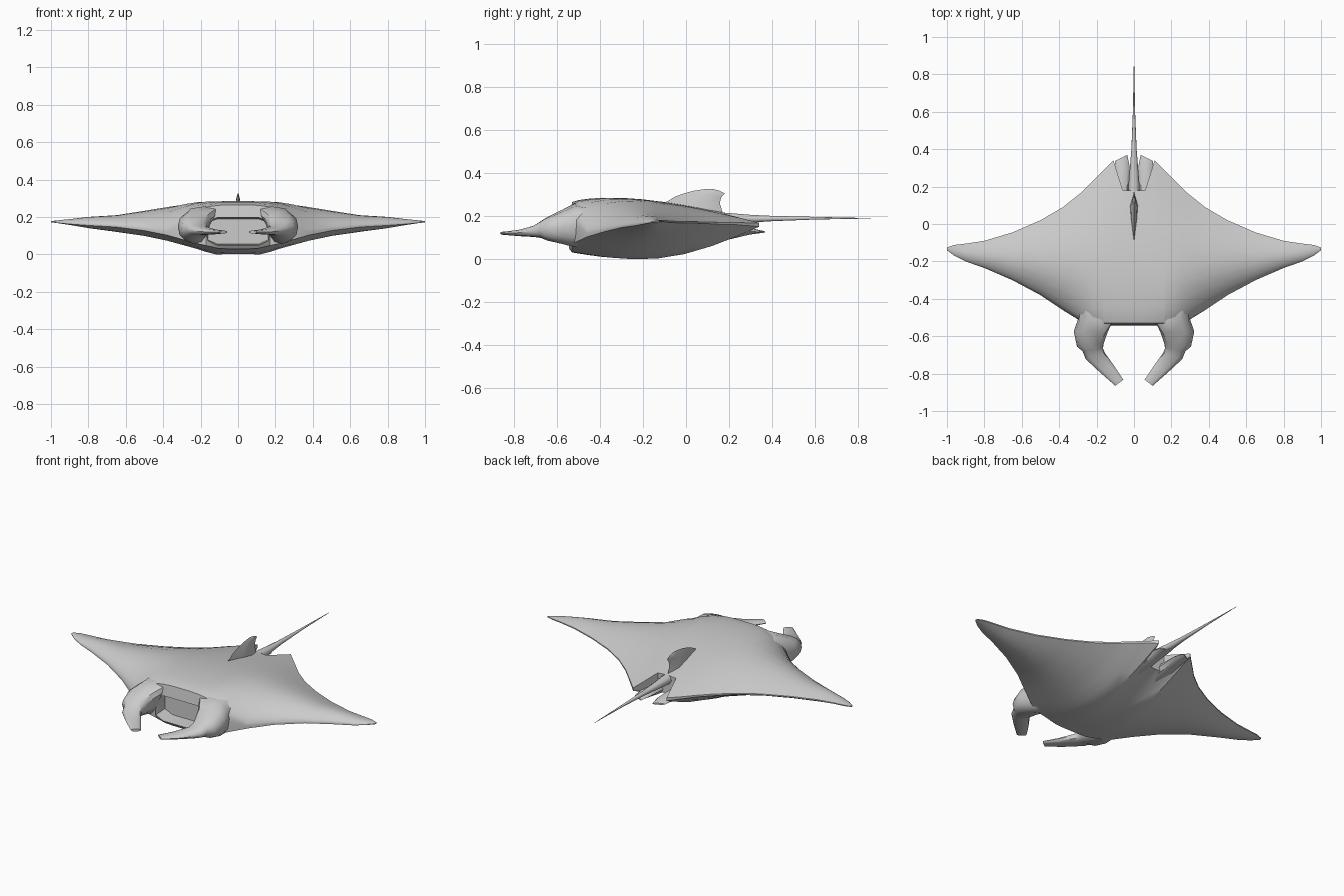
import bpy, bmesh
from math import sin, cos, pi, copysign


def lerp(a, b, t):
    return a + (b - a) * t


def loft(name, rings, cap_start=True, cap_end=True, mirror=False, angle=40):
    """Skin a list of equal-length rings into a smooth-shaded object."""
    bm = bmesh.new()
    vs = [[bm.verts.new(p) for p in r] for r in rings]
    n = len(rings[0])
    for a, b in zip(vs, vs[1:]):
        for i in range(n):
            j = (i + 1) % n
            bm.faces.new((a[i], a[j], b[j], b[i]))
    if cap_start:
        bm.faces.new(vs[0])
    if cap_end:
        bm.faces.new(vs[-1])
    bmesh.ops.recalc_face_normals(bm, faces=bm.faces)
    me = bpy.data.meshes.new(name)
    bm.to_mesh(me)
    bm.free()
    ob = bpy.data.objects.new(name, me)
    bpy.context.collection.objects.link(ob)
    bpy.ops.object.select_all(action='DESELECT')
    ob.select_set(True)
    bpy.context.view_layer.objects.active = ob
    bpy.ops.object.shade_smooth_by_angle(angle=angle * pi / 180)
    if mirror:
        m = ob.modifiers.new("mirror", 'MIRROR')
        m.use_clip = True
    return ob


def oval(inner, outer, z0, z1, lean=0, n=12, power=0.85):
    """Upright rounded ring spanning two plan points and two heights;
    lean pulls its upper inner side towards the middle."""
    ring = []
    for k in range(n):
        a = 2 * pi * k / n
        c, s = cos(a), sin(a)
        u = 0.5 + 0.5 * copysign(abs(c) ** power, c)
        w = 0.5 + 0.5 * copysign(abs(s) ** power, s)
        x = lerp(inner[0], outer[0], u) - lean * w ** 3 * (1 - u)
        ring.append((x, lerp(inner[1], outer[1], u), lerp(z0, z1, w)))
    return ring


# Body and wings: x, y lead, y trail, lead top/bottom, trail top/bottom, humps
SECTIONS = [
    (0.00, -.53, .18, .265, .030, .215, .100, .036, .059),
    (0.06, -.53, .18, .265, .030, .210, .105, .038, .060),
    (0.11, -.53, .34, .262, .033, .168, .150, .050, .085),
    (0.16, -.53, .29, .255, .045, .168, .155, .056, .082),
    (0.17, -.53, .28, .252, .047, .168, .155, .058, .081),
    (0.22, -.53, .23, .230, .058, .170, .160, .070, .072),
    (0.28, -.52, .17, .190, .075, .170, .160, .088, .066),
    (0.38, -.46, .09, .130, .103, .172, .165, .105, .058),
    (0.50, -.38, .02, .143, .127, .174, .167, .077, .047),
    (0.65, -.30, -.045, .157, .146, .175, .168, .045, .036),
    (0.80, -.235, -.09, .165, .155, .178, .171, .030, .022),
    (0.90, -.20, -.105, .170, .162, .180, .174, .014, .010),
    (0.96, -.17, -.112, .174, .168, .180, .174, .006, .004),
    (1.00, -.14, -.125, .176, .172, .178, .174, .001, .001),
]
CHORD = [0, .04, .1, .2, .33, .46, .6, .75, .88, 1]


def body_ring(x, yl, yt, zlt, zlb, ztt, ztb, ht, hb):
    top = [(x, lerp(yl, yt, v), lerp(zlt, ztt, v) + ht * max(0, sin(pi * v ** .75)))
           for v in reversed(CHORD)]
    bottom = [(x, lerp(yl, yt, v), lerp(zlb, ztb, v) - hb * max(0, sin(pi * v))) for v in CHORD]
    # Mouth recess in the centre, plain front edge further out
    if x < 0.12:
        front = [(x, -.54, .197), (x, -.46, .190), (x, -.46, .055), (x, -.545, .05)]
    elif x < 0.165:
        front = [(x, -.54, .178), (x, -.46, .172), (x, -.46, .078), (x, -.545, .072)]
    else:
        front = [(x, yl - .02 * (zlt - zlb), lerp(zlt, zlb, t)) for t in (.35, .45, .55, .65)]
    return top + front + bottom


loft("body", [body_ring(*s) for s in SECTIONS], cap_start=False, mirror=True)

# Head lobes curling inwards beside the mouth
LOBE = [
    ((.175, -.42), (.30, -.42), .070, .240, 0),
    ((.165, -.53), (.300, -.51), .055, .258, .12),
    ((.163, -.58), (.322, -.575), .070, .228, .07),
    ((.165, -.64), (.305, -.655), .086, .194, .02),
    ((.166, -.665), (.275, -.68), .097, .178, 0),
    ((.155, -.69), (.258, -.722), .102, .155, 0),
    ((.105, -.76), (.180, -.795), .106, .135, 0),
    ((.057, -.833), (.100, -.865), .112, .127, 0),
]
loft("head_lobe", [oval(*r) for r in LOBE], mirror=True)

# Whip tail
TAIL = [(.05, .028, .17, .225), (.20, .030, .16, .215), (.30, .022, .168, .206),
        (.40, .014, .175, .201), (.60, .006, .183, .196), (.86, .001, .188, .190)]
loft("tail", [oval((-w, y), (w, y), a, b, 0, 10, 1) for y, w, a, b in TAIL])

# Dorsal fin: z, y front, y back, half thickness
DORSAL = [(.20, -.13, .175, .024), (.26, -.10, .157, .017), (.29, -.05, .165, .011),
          (.305, -.01, .18, .008), (.318, .04, .155, .005), (.325, .09, .125, .002)]


def fin_ring(z, y0, y1, w):
    side = [(.2, .3), (.5, .8), (.75, 1)]
    return ([(0, y0, z)] + [(w * k, lerp(y0, y1, t), z) for t, k in side] + [(0, y1, z)]
            + [(-w * k, lerp(y0, y1, t), z) for t, k in reversed(side)])


loft("dorsal_fin", [fin_ring(*r) for r in DORSAL], angle=60)

# Pelvic fins either side of the tail
PELVIC = [((.01, .06), (.11, .06), .07, .16), ((.025, .18), (.105, .20), .088, .155),
          ((.022, .30), (.105, .29), .113, .145), ((.036, .37), (.100, .338), .121, .130)]
loft("pelvic_fin", [oval(*r, n=8, power=1) for r in PELVIC], mirror=True)
